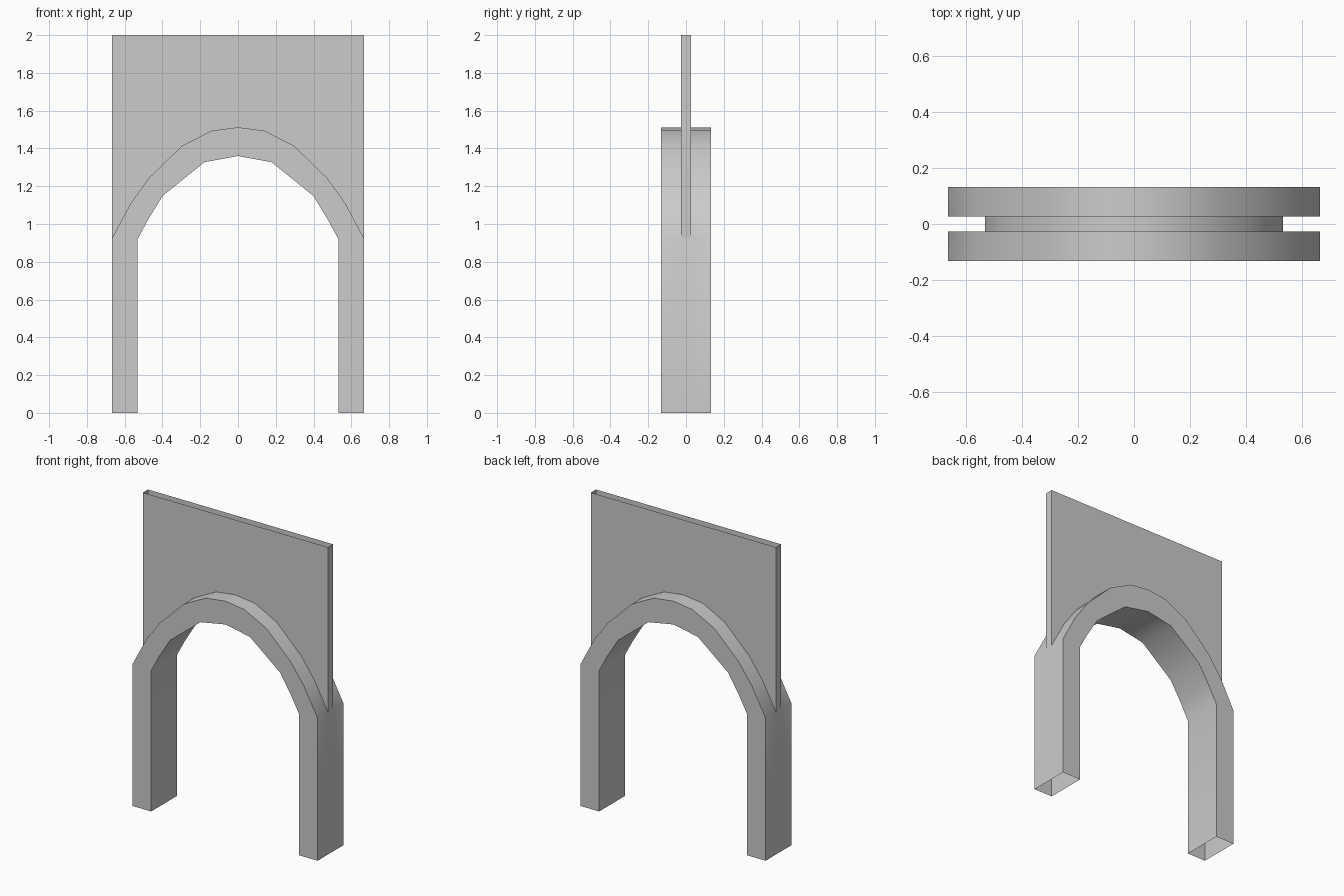
import bpy
import bmesh
import math

cube = bpy.data.objects.get("Cube")
if cube:
    bpy.data.objects.remove(cube, do_unlink=True)

stone = bpy.data.materials.new("grey stone")
stone.use_nodes = True
grey = (0.6, 0.6, 0.6, 1)
stone.diffuse_color = grey
stone.node_tree.nodes["Principled BSDF"].inputs["Base Color"].default_value = grey

DEPTH = 0.132   # half depth of the arch band
WALL = 0.026    # half thickness of the upper wall
SIDE = 0.666    # half width
TOP = 2.0


def mirrored(half):
    """Complete a left-to-centre profile whose last point lies on x = 0."""
    return half + [(-x, z) for x, z in reversed(half[:-1])]


def strip(bm, path, y0, y1):
    """Sweep an open x-z path between two depths."""
    for (xa, za), (xb, zb) in zip(path, path[1:]):
        corners = [(xa, y0, za), (xb, y0, zb), (xb, y1, zb), (xa, y1, za)]
        bm.faces.new([bm.verts.new(c) for c in corners])


def panel(bm, outline, y):
    """Flat face with an x-z outline at one depth."""
    bm.faces.new([bm.verts.new((x, y, z)) for x, z in outline])


def finish(bm, name):
    bmesh.ops.remove_doubles(bm, verts=bm.verts, dist=0.0005)
    bmesh.ops.recalc_face_normals(bm, faces=bm.faces)
    mesh = bpy.data.meshes.new(name)
    bm.to_mesh(mesh)
    bm.free()
    mesh.materials.append(stone)
    obj = bpy.data.objects.new(name, mesh)
    bpy.context.collection.objects.link(obj)
    bpy.ops.object.select_all(action='DESELECT')
    obj.select_set(True)
    bpy.context.view_layer.objects.active = obj
    bpy.ops.object.shade_smooth_by_angle(angle=math.radians(40))


# Arch curves
outer = mirrored([(-SIDE, 0.926), (-0.568, 1.11), (-0.472, 1.243),
                  (-0.298, 1.413), (-0.14, 1.494), (0, 1.512)])
inner = mirrored([(-0.533, 0), (-0.533, 0.917), (-0.475, 1.025),
                  (-0.398, 1.15), (-0.178, 1.327), (0, 1.36)])

# Arch band with legs, open underneath and behind the wall
bm = bmesh.new()
strip(bm, inner, -DEPTH, DEPTH)
for s in (-1, 1):
    panel(bm, [(-SIDE, 0)] + outer + [(SIDE, 0)] + inner[::-1], s * DEPTH)
    strip(bm, outer, s * WALL, s * DEPTH)
    leg_side = [(s * SIDE, 0), outer[0] if s < 0 else outer[-1]]
    for y0, y1 in ((-DEPTH, -WALL), (-WALL, WALL), (WALL, DEPTH)):
        strip(bm, leg_side, y0, y1)
finish(bm, "arch")

# Thin hollow wall above the arch, open at the top
bm = bmesh.new()
for s in (-1, 1):
    panel(bm, outer + [(SIDE, TOP), (-SIDE, TOP)], s * WALL)
    strip(bm, [(s * SIDE, outer[0][1]), (s * SIDE, TOP)], -WALL, WALL)
finish(bm, "upper_wall")
